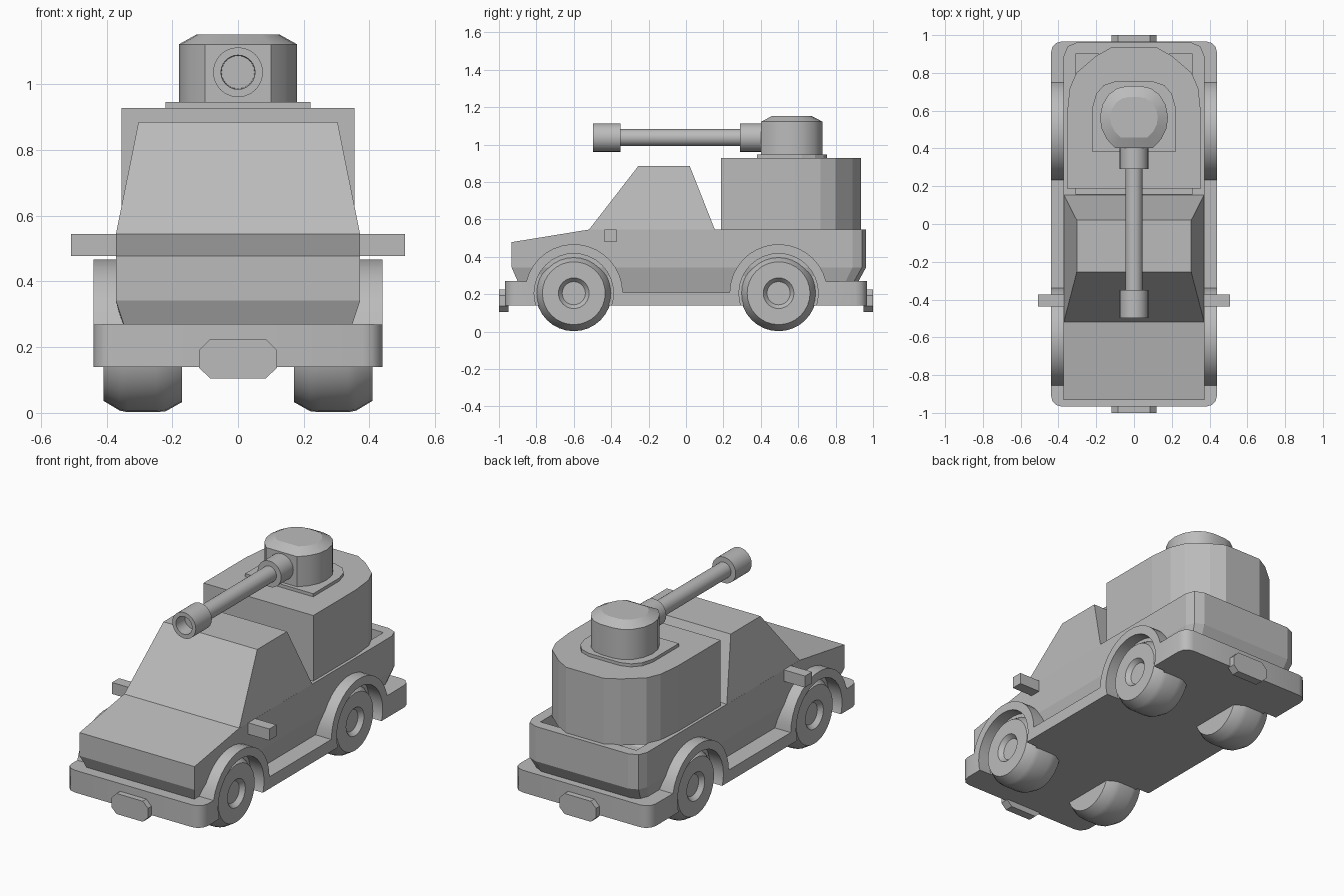
import bpy, bmesh, math
from mathutils import Vector

if "Cube" in bpy.data.objects:
    bpy.data.objects.remove(bpy.data.objects["Cube"])

paint = bpy.data.materials.new("grey plastic")
paint.diffuse_color = (0.5, 0.5, 0.5, 1)
paint.use_nodes = True
paint.node_tree.nodes["Principled BSDF"].inputs["Base Color"].default_value = paint.diffuse_color


def finish(name, bm, smooth=None):
    bmesh.ops.recalc_face_normals(bm, faces=bm.faces)
    me = bpy.data.meshes.new(name)
    bm.to_mesh(me)
    bm.free()
    me.materials.append(paint)
    ob = bpy.data.objects.new(name, me)
    bpy.context.collection.objects.link(ob)
    bpy.ops.object.select_all(action='DESELECT')
    ob.select_set(True)
    bpy.context.view_layer.objects.active = ob
    if smooth:
        bpy.ops.object.shade_smooth_by_angle(angle=math.radians(smooth))
    return ob


def loft_mesh(rings, caps=True):
    """Skin a list of equal-length closed rings."""
    bm = bmesh.new()
    vs = [[bm.verts.new(p) for p in r] for r in rings]
    n = len(rings[0])
    for a, b in zip(vs, vs[1:]):
        for i in range(n):
            j = (i + 1) % n
            bm.faces.new((a[i], a[j], b[j], b[i]))
    bm.faces.new(vs[0])
    if caps:
        bm.faces.new(vs[-1])
    return bm, vs


def loft(name, rings, smooth=None):
    return finish(name, loft_mesh(rings)[0], smooth)


def sym(half):
    """Mirror a half outline (x > 0, front to back) into a full one."""
    return half + [(-x, y) for x, y in reversed(half)]


def at(outline, z):
    return [(x, y, z) for x, y in outline]


def rect(w, y0, y1):
    return sym([(w, y0), (w, y1)])


def turned(name, axis, centre, profile, n=28, smooth=30):
    """Revolve (position, radius) pairs about the x or y axis."""
    rings = []
    for p, r in profile:
        ring = []
        for i in range(n):
            a = 2 * math.pi * i / n
            c, s = r * math.cos(a), r * math.sin(a)
            ring.append(Vector(centre) + Vector((p, c, s) if axis == 'x' else (c, p, s)))
        rings.append(ring)
    return loft(name, rings, smooth)


def cut(ob, cutter):
    m = ob.modifiers.new("cut", 'BOOLEAN')
    m.operation, m.object, m.solver = 'DIFFERENCE', cutter, 'EXACT'
    bpy.ops.object.select_all(action='DESELECT')
    ob.select_set(True)
    bpy.context.view_layer.objects.active = ob
    bpy.ops.object.modifier_apply(modifier="cut")
    bpy.data.objects.remove(cutter)


AXLES = (-0.60, 0.495)
WZ = 0.205

# Chassis with bumpers, sills and fender arches
prof = [(-0.967, 0.14), (-0.967, 0.27)]
for yc, a0, a1 in ((AXLES[0], 166, 1), (AXLES[1], 179, 14)):
    for i in range(17):
        a = math.radians(a0 + (a1 - a0) * i / 16)
        prof.append((yc + 0.262 * math.cos(a), WZ + 0.262 * math.sin(a)))
prof += [(0.967, 0.27), (0.967, 0.14)]
bm, _ = loft_mesh([[(x, y, z) for y, z in prof] for x in (-0.44, 0.44)])
corners = [e for e in bm.edges
           if all(abs(v.co.y) > 0.96 for v in e.verts)
           and abs(e.verts[0].co.z - e.verts[1].co.z) > 0.1]
bmesh.ops.bevel(bm, geom=corners, offset=0.06, segments=3, profile=0.5, affect='EDGES')
chassis = finish("chassis", bm)
for y in AXLES:
    for s in (1, -1):
        cut(chassis, turned("wheel_well_cutter", 'x', (0, y, WZ),
                            [(s * 0.36, 0.212), (s * 0.6, 0.212)], 32))
bpy.context.view_layer.objects.active = chassis
chassis.select_set(True)
bpy.ops.object.shade_smooth_by_angle(angle=math.radians(32))

# Body shell: tapered underside, straight sides, sloping hood
low = sym([(0.325, -0.87), (0.335, -0.52), (0.335, 0.82), (0.32, 0.86), (0.28, 0.885)])
mid = sym([(0.372, -0.932), (0.372, -0.52), (0.372, 0.89), (0.352, 0.94), (0.30, 0.962)])
top = [(x, y, 0.478 if y < -0.6 else 0.545) for x, y in mid]
bm, vs = loft_mesh([at(low, 0.2), at(mid, 0.342), top], caps=False)
t = vs[-1]
bm.faces.new((t[0], t[1], t[-2], t[-1]))
bm.faces.new(t[1:-1])
body = finish("body", bm)
cut(body, loft("bed_cutter", [at(rect(0.31, 0.16, 0.9), z) for z in (0.42, 0.7)]))

# Cab
loft("cab", [at(rect(0.372, -0.52, 0.155), 0.543), at(rect(0.303, -0.255, 0.02), 0.885)])

# Cargo box on the bed
box = sym([(0.355, 0.188), (0.355, 0.58), (0.34, 0.72), (0.305, 0.80),
           (0.20, 0.89), (0.12, 0.935)])
loft("cargo_box", [at(box, z) for z in (0.54, 0.928)])

# Turret mounting plate and turret
plate = sym([(0.22, 0.38), (0.22, 0.62), (0.20, 0.69), (0.16, 0.735), (0.10, 0.755)])
loft("turret_plate", [at(plate, z) for z in (0.92, 0.946)])
drum = sym([(0.10, 0.402), (0.145, 0.45), (0.172, 0.505), (0.18, 0.565),
            (0.168, 0.63), (0.135, 0.685), (0.09, 0.718), (0.04, 0.73)])
crown = [(x * 0.70, 0.565 + (y - 0.565) * 0.65) for x, y in drum]
loft("turret", [at(drum, 0.94), at(drum, 1.122), at(crown, 1.152)], 25)

# Barrel with hollow muzzle and rear collar
turned("barrel", 'y', (0, 0, 1.037),
       [(-0.42, 0.05), (-0.498, 0.052), (-0.498, 0.076), (-0.35, 0.076), (-0.35, 0.046),
        (0.29, 0.046), (0.29, 0.076), (0.45, 0.076)], 24)

# Wheels with rounded treads and stepped hubs
for s, side in ((1, "right"), (-1, "left")):
    for y, end in zip(AXLES, ("front", "rear")):
        turned(f"{end}_{side}_wheel", 'x', (0, y, WZ),
               [(s * x, r) for x, r in
                ((0.17, 0.172), (0.22, 0.200), (0.25, 0.203), (0.335, 0.203),
                 (0.36, 0.198), (0.41, 0.168), (0.41, 0.082), (0.385, 0.062))], 32, 32)

    # Side mirrors
    loft(f"{side}_mirror",
         [[(s * x, a, b) for a, b in ((-0.437, 0.478), (-0.372, 0.478),
                                      (-0.372, 0.545), (-0.437, 0.545))]
          for x in (0.35, 0.508)])

# Chamfered plates on both bumpers
tag = [(0.085, 0.105), (0.118, 0.137), (0.118, 0.192), (0.085, 0.225)]
tag = sym(tag)
for s, end in ((-1, "front"), (1, "rear")):
    loft(f"{end}_plate", [[(x, s * y, z) for x, z in tag] for y in (0.95, 1.0)])
